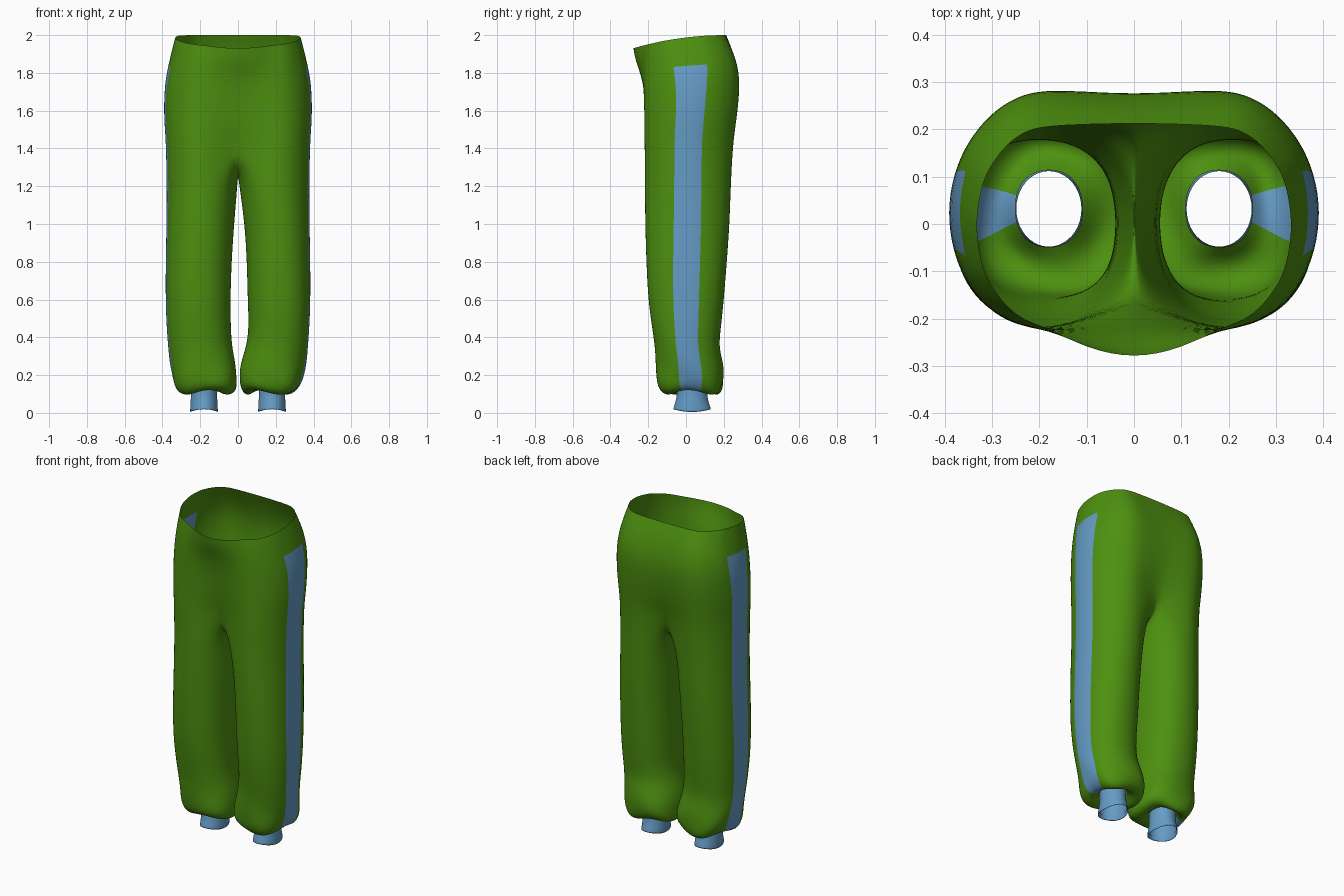
import bpy, bmesh, math

if "Cube" in bpy.data.objects:
    bpy.data.objects.remove(bpy.data.objects["Cube"])

def material(name, rgb):
    m = bpy.data.materials.new(name)
    m.diffuse_color = (*rgb, 1)
    m.use_nodes = True
    m.node_tree.nodes["Principled BSDF"].inputs["Base Color"].default_value = m.diffuse_color
    return m

GREEN = material("green_fabric", (0.075, 0.28, 0.005))
BLUE = material("blue_fabric", (0.13, 0.33, 0.56))

N = 20          # columns round a leg, 18 degrees apart
LEG_X = 0.19    # leg axis

# hip rows: z, outer x, front centre y, front y, back centre y, back y
HIPS = [(2.00, .337, -.285, -.216, .213, .207),
        (1.93, .355, -.274, -.224, .242, .242),
        (1.85, .374, -.247, -.226, .266, .274),
        (1.75, .392, -.222, -.226, .280, .288),
        (1.60, .396, -.202, -.224, .262, .276),
        (1.50, .390, -.185, -.224, .235, .263),
        (1.41, .384, -.160, -.224, .205, .253)]
# leg rows: z, outer x, inner x (left, right), front y, back y
LEGS = [(1.20, .380, .001, .005, -.221, .240),
        (1.00, .381, .018, .033, -.219, .234),
        (0.80, .385, .032, .045, -.213, .219),
        (0.60, .386, .038, .049, -.203, .203),
        (0.45, .380, .036, .056, -.182, .187),
        (0.35, .372, .030, .042, -.166, .175),
        (0.26, .364, .010, .010, -.160, .198),
        (0.18, .352, .000, .004, -.160, .206),
        (0.12, .330, .004, .014, -.146, .192),
        (0.10, .285, .060, .060, -.090, .150),
        (0.14, .252, .108, .108, -.050, .115)]

def power(v, n):
    return math.copysign(abs(v) ** (2 / n), v)

def angle(k, z):
    a = -126 + 18 * k
    if k in (6, 8) and z > 1.7:      # stripe flares towards the hip
        a *= 1 + 0.4 * min(1, (z - 1.7) / 0.15)
    return math.radians(a)

def hip_ring(row):
    z, out, fc, f, bc, b = row
    mid = (f + b) / 2
    pts = []
    for k in range(15):
        a = angle(k, z)
        if 2 <= k <= 12:
            n = 1.9 if k > 7 else 2.1 - .25 * max(0, (z - 1.5) / .5)
            x = LEG_X + (out - LEG_X) * power(math.cos(a), n)
            y = mid + (b - f) / 2 * power(math.sin(a), n)
        else:
            c, e = (fc, f) if k < 2 else (bc, b)
            end = k in (0, 14)
            x = 0 if end else LEG_X * .52
            y = c if end else c + (e - c) * (.3 if z > 1.8 else .6)
        # waistline dips towards the front
        dip = .07 * max(0, (z - 1.5) / .5) * ((.2 - y) / .48) ** 2
        pts.append((x, y, z - dip))
    return pts

def crotch_ring(row):
    pts = hip_ring(row)
    z, fc, bc = row[0], row[2], row[4]
    for j in range(1, 6):
        t = j / 6
        pts.append((0, bc + (fc - bc) * t, z - .15 * math.sin(math.pi * t) ** .7))
    return pts

def leg_ring(row, right):
    z, out, f, b = row[0], row[1], row[4], row[5]
    inn = row[3] if right else row[2]
    cx, cy, rx, ry = (out + inn) / 2, (f + b) / 2, (out - inn) / 2, (b - f) / 2
    # gathers grow towards the hem and stop at the cuff
    g = max(0, 1 - abs(z - .15) / .18) if row is not LEGS[-1] else 0
    n = 2.05 + .2 * max(0, min(1, (1.2 - z) / .6))
    pts = []
    for k in range(N):
        a = angle(k, z)
        fold = g * math.sin(4 * a + 25 * z + (1.5 if right else 0))
        s = 1 + .05 * fold
        pts.append((max(cx + rx * s * power(math.cos(a), n), .001),
                    cy + ry * s * power(math.sin(a), n),
                    z + .02 * g * math.sin(3 * a + (2 if right else .5))))
    return pts

def finish(bm, name, mats, levels):
    bmesh.ops.remove_doubles(bm, verts=bm.verts, dist=1e-5)
    bmesh.ops.recalc_face_normals(bm, faces=bm.faces)
    for f in bm.faces:
        f.smooth = True
    me = bpy.data.meshes.new(name)
    bm.to_mesh(me)
    bm.free()
    ob = bpy.data.objects.new(name, me)
    bpy.context.collection.objects.link(ob)
    for m in mats:
        me.materials.append(m)
    sub = ob.modifiers.new("smooth", 'SUBSURF')
    sub.levels = sub.render_levels = levels
    return ob

def bridge(bm, rings, stripe=False):
    for i, (r, s) in enumerate(zip(rings, rings[1:])):
        closed = len(r) == N
        for k in range(N if closed else 14):
            j = (k + 1) % N
            face = bm.faces.new((r[k], r[j], s[j], s[k]))
            if stripe and i >= 2 and k in (6, 7):
                face.material_index = 1

# trousers: both halves share the centre seam, side stripe by material
bm = bmesh.new()
for side in (-1, 1):
    rings = [hip_ring(r) for r in HIPS[:-1]] + [crotch_ring(HIPS[-1])]
    rings += [leg_ring(r, side > 0) for r in LEGS]
    rings = [[bm.verts.new((side * x, y, z)) for x, y, z in r] for r in rings]
    bridge(bm, rings, True)
finish(bm, "trousers", (GREEN, BLUE), 2)

# ankle cuffs: z, x radius, y radius, with a turned-in lower edge
CUFF = [(.145, .071, .082), (.10, .069, .080), (.05, .073, .088),
        (.005, .075, .103), (.001, .072, .099), (.03, .070, .088)]
for side, name in ((-1, "left_cuff"), (1, "right_cuff")):
    bm = bmesh.new()
    rings = []
    for z, rx, ry in CUFF:
        ring = []
        for k in range(N):
            a = math.tau * k / N
            lift = .016 * math.sin(a) ** 2 * max(0, 1 - z / .1)
            ring.append(bm.verts.new((side * .18 + rx * math.cos(a),
                                      .032 + ry * math.sin(a), z + lift)))
        rings.append(ring)
    bridge(bm, rings)
    finish(bm, name, (BLUE,), 1)
